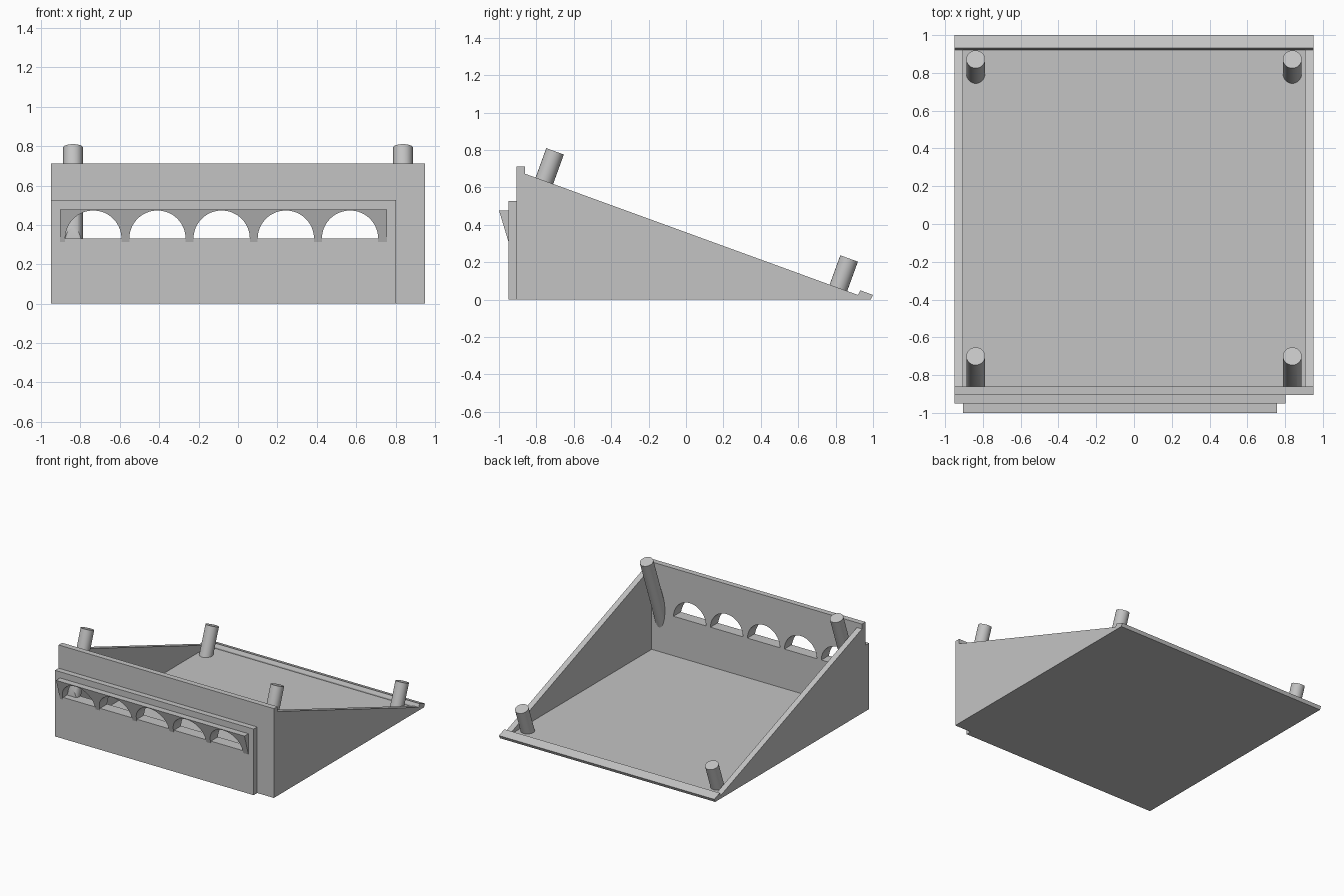
import bpy
import bmesh
from math import sin, cos, pi, radians
from mathutils import Vector, Matrix

if "Cube" in bpy.data.objects:
    bpy.data.objects.remove(bpy.data.objects["Cube"])

grey = bpy.data.materials.new("plain grey")
grey.use_nodes = True
grey.diffuse_color = (0.55, 0.55, 0.55, 1)
grey.node_tree.nodes["Principled BSDF"].inputs["Base Color"].default_value = (0.55, 0.55, 0.55, 1)

HALF, INNER = 0.95, 0.905          # outer and inner half widths
FRONT, INSIDE = -0.905, -0.86      # front wall faces
BACK = 0.92                        # where the floor meets the rear lip
FLOOR = 0.015
TILT = radians(20)
SILL, RADIUS = 0.33, 0.143
ARCHES = [-0.735 + 0.326 * i for i in range(5)]


def finish(name, bm):
    bmesh.ops.recalc_face_normals(bm, faces=bm.faces)
    mesh = bpy.data.meshes.new(name)
    bm.to_mesh(mesh)
    bm.free()
    mesh.materials.append(grey)
    obj = bpy.data.objects.new(name, mesh)
    bpy.context.collection.objects.link(obj)
    return obj


def extrude(bm, points, step):
    face = bm.faces.new([bm.verts.new(p) for p in points])
    new = bmesh.ops.extrude_face_region(bm, geom=[face])["geom"]
    verts = [v for v in new if isinstance(v, bmesh.types.BMVert)]
    bmesh.ops.translate(bm, verts=verts, vec=step)


def side_profile(name, profile, x0, x1):
    """Extrude a (y, z) profile across x."""
    bm = bmesh.new()
    extrude(bm, [(x0, y, z) for y, z in profile], (x1 - x0, 0, 0))
    return finish(name, bm)


def block(name, x0, x1, y0, y1, z0, z1):
    return side_profile(name, [(y0, z0), (y1, z0), (y1, z1), (y0, z1)], x0, x1)


def cut_arches(obj, leg):
    """Cut the row of arches; leg is how far each cut drops below the sill."""
    bm = bmesh.new()
    for cx in ARCHES:
        arc = [(cx + RADIUS * cos(pi * i / 32), -1.1, SILL + RADIUS * sin(pi * i / 32))
               for i in range(33)]
        if leg:
            arc += [(cx - RADIUS, -1.1, SILL - leg), (cx + RADIUS, -1.1, SILL - leg)]
        extrude(bm, arc, (0, 0.4, 0))
    cutter = finish("arch_cutter", bm)
    cutter.hide_render = True
    mod = obj.modifiers.new("arches", "BOOLEAN")
    mod.operation = "DIFFERENCE"
    mod.solver = "EXACT"
    mod.object = cutter
    bpy.context.view_layer.objects.active = obj
    bpy.ops.object.modifier_apply(modifier=mod.name)
    bpy.data.objects.remove(cutter)


def pin(name, x, y, z, length, plane_co, plane_no):
    """Tilted round pin with its top at (x, y, z), trimmed by a plane."""
    bm = bmesh.new()
    axis = Vector((0, sin(TILT), cos(TILT)))
    place = Matrix.Translation(Vector((x, y, z)) - axis * length / 2) @ Matrix.Rotation(-TILT, 4, "X")
    bmesh.ops.create_cone(bm, cap_ends=True, segments=40, radius1=0.05, radius2=0.05,
                          depth=length, matrix=place)
    cut = bmesh.ops.bisect_plane(bm, geom=bm.verts[:] + bm.edges[:] + bm.faces[:],
                                 plane_co=plane_co, plane_no=plane_no, clear_inner=True)
    edges = [e for e in cut["geom_cut"] if isinstance(e, bmesh.types.BMEdge)]
    bmesh.ops.holes_fill(bm, edges=edges, sides=0)
    obj = finish(name, bm)
    bpy.ops.object.select_all(action="DESELECT")
    obj.select_set(True)
    bpy.context.view_layer.objects.active = obj
    bpy.ops.object.shade_smooth_by_angle(angle=radians(30))


# Wedge tray: floor, sloping sides and rear lip
block("floor", -INNER, INNER, INSIDE, BACK, 0, FLOOR)
slope = [(INSIDE, 0), (BACK, 0), (BACK, 0.025), (INSIDE, 0.673)]
side_profile("left_side", slope, INNER, HALF)
side_profile("right_side", slope, -HALF, -INNER)
lip = [(BACK, 0), (0.988, 0), (1.0, 0.025), (0.932, 0.05), (BACK, 0.025)]
side_profile("rear_lip", lip, -HALF, HALF)

# Front wall and facing plate with arched openings
wall = block("front_wall", -HALF, HALF, FRONT, INSIDE, 0, 0.712)
cut_arches(wall, 0)
plate = block("front_plate", -HALF, 0.803, -0.95, FRONT, 0, 0.527)
cut_arches(plate, 0)

# Tapered hood, open beneath each arch
hood = side_profile("arched_hood", [(-0.95, 0.478), (-1.0, 0.478), (-0.95, 0.312)], -0.905, 0.757)
cut_arches(hood, 0.06)

# Four pins square to the slope
for side, x in (("left", 0.838), ("right", -0.838)):
    pin(side + "_front_pin", x, -0.70, 0.793, 0.72, (0, FRONT + 0.005, 0), (0, 1, 0))
    pin(side + "_rear_pin", x, 0.872, 0.22, 0.3, (0, 0, FLOOR - 0.008), (0, 0, 1))
